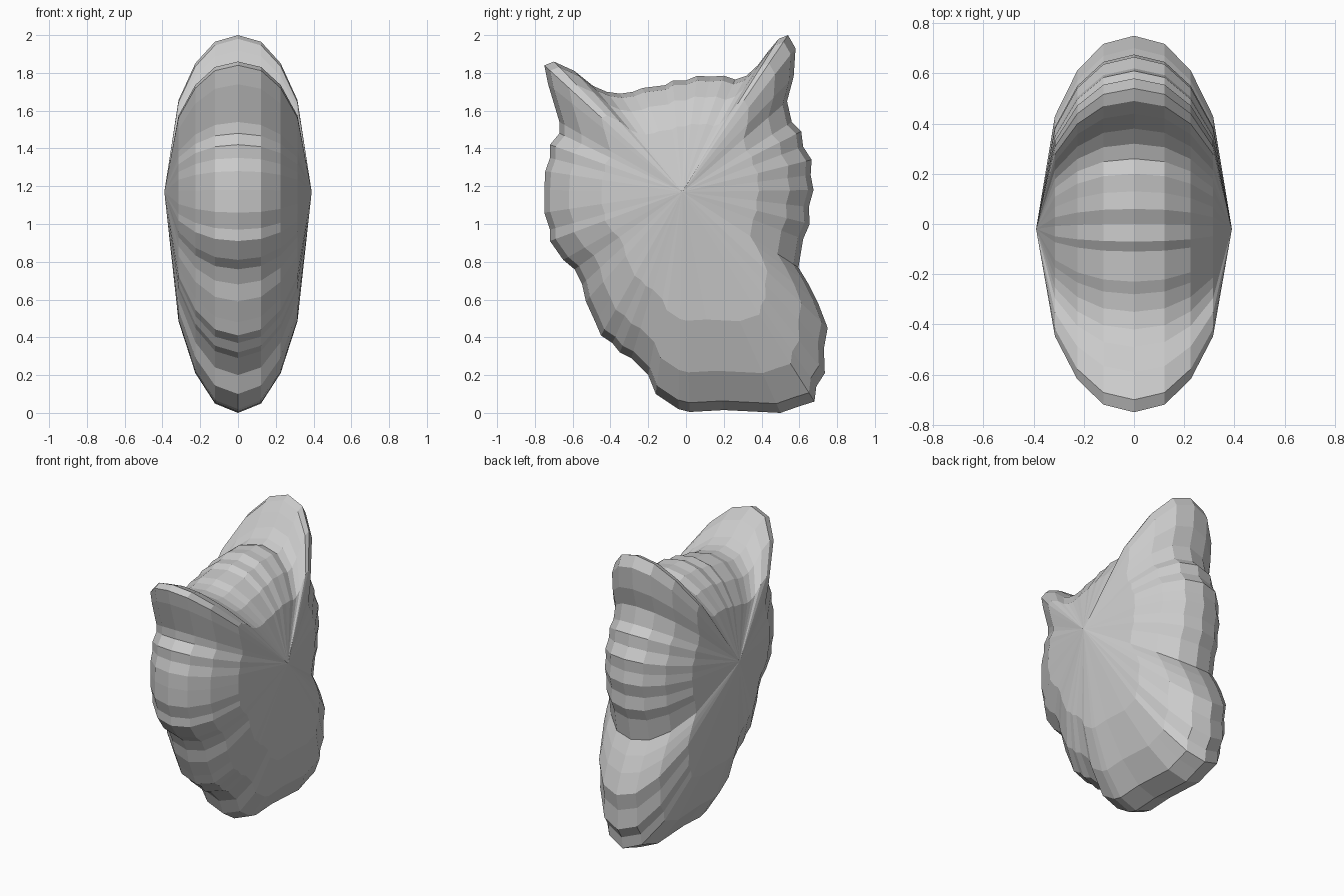
import bpy
import bmesh

# Side silhouette (y, z), clockwise from the small pointed ear
OUTLINE = [
    (-.75, 1.84), (-.70, 1.86), (-.59, 1.81), (-.49, 1.73), (-.42, 1.70), (-.35, 1.69),
    (-.28, 1.70), (-.23, 1.72), (-.11, 1.735), (-.07, 1.76), (0, 1.76), (.06, 1.785),
    (.13, 1.78), (.20, 1.785), (.26, 1.765), (.32, 1.785), (.38, 1.84), (.44, 1.92),
    (.49, 1.98), (.54, 2.0), (.58, 1.93), (.57, 1.78), (.535, 1.65), (.56, 1.54),
    (.61, 1.49), (.62, 1.41), (.665, 1.34), (.66, 1.26), (.675, 1.18), (.65, 1.09),
    (.655, 1.0), (.62, .92), (.595, .77), (.65, .68), (.70, .58), (.75, .45),
    (.73, .34), (.735, .21), (.69, .14), (.68, .06), (.60, .035), (.50, 0),
    (.20, .015), (.02, .005), (-.04, .02), (-.16, .10), (-.20, .20), (-.29, .29),
    (-.35, .32), (-.39, .37), (-.45, .41), (-.48, .48), (-.53, .59), (-.55, .68),
    (-.59, .76), (-.65, .81), (-.72, .91), (-.72, .97), (-.75, 1.06), (-.75, 1.18),
    (-.745, 1.28), (-.72, 1.35), (-.72, 1.42), (-.67, 1.48), (-.67, 1.54), (-.73, 1.74),
]
CENTRE = (-.02, 1.17)
HALF_WIDTH = .39
# Rounded cross-section: (x offset, scale towards the centre)
SECTION = [(.122, .958), (.226, .82), (.315, .585)]

rings = [(-x, s) for x, s in reversed(SECTION)] + [(0, 1)] + SECTION

bm = bmesh.new()
loops = []
for x, s in rings:
    loops.append([bm.verts.new((x, CENTRE[0] + (y - CENTRE[0]) * s,
                                CENTRE[1] + (z - CENTRE[1]) * s)) for y, z in OUTLINE])

# Bands around the rim
n = len(OUTLINE)
for a, b in zip(loops, loops[1:]):
    for i in range(n):
        j = (i + 1) % n
        bm.faces.new((a[i], a[j], b[j], b[i]))

# Shallow fans closing both sides
for loop, x in ((loops[0], -HALF_WIDTH), (loops[-1], HALF_WIDTH)):
    apex = bm.verts.new((x, *CENTRE))
    for i in range(n):
        bm.faces.new((loop[i], loop[(i + 1) % n], apex))
bmesh.ops.recalc_face_normals(bm, faces=bm.faces)

mesh = bpy.data.meshes.new("inflated_body")
bm.to_mesh(mesh)
bm.free()
body = bpy.data.objects.new("inflated_body", mesh)
bpy.context.collection.objects.link(body)

grey = bpy.data.materials.new("plain grey")
grey.diffuse_color = (.6, .6, .6, 1)
mesh.materials.append(grey)
